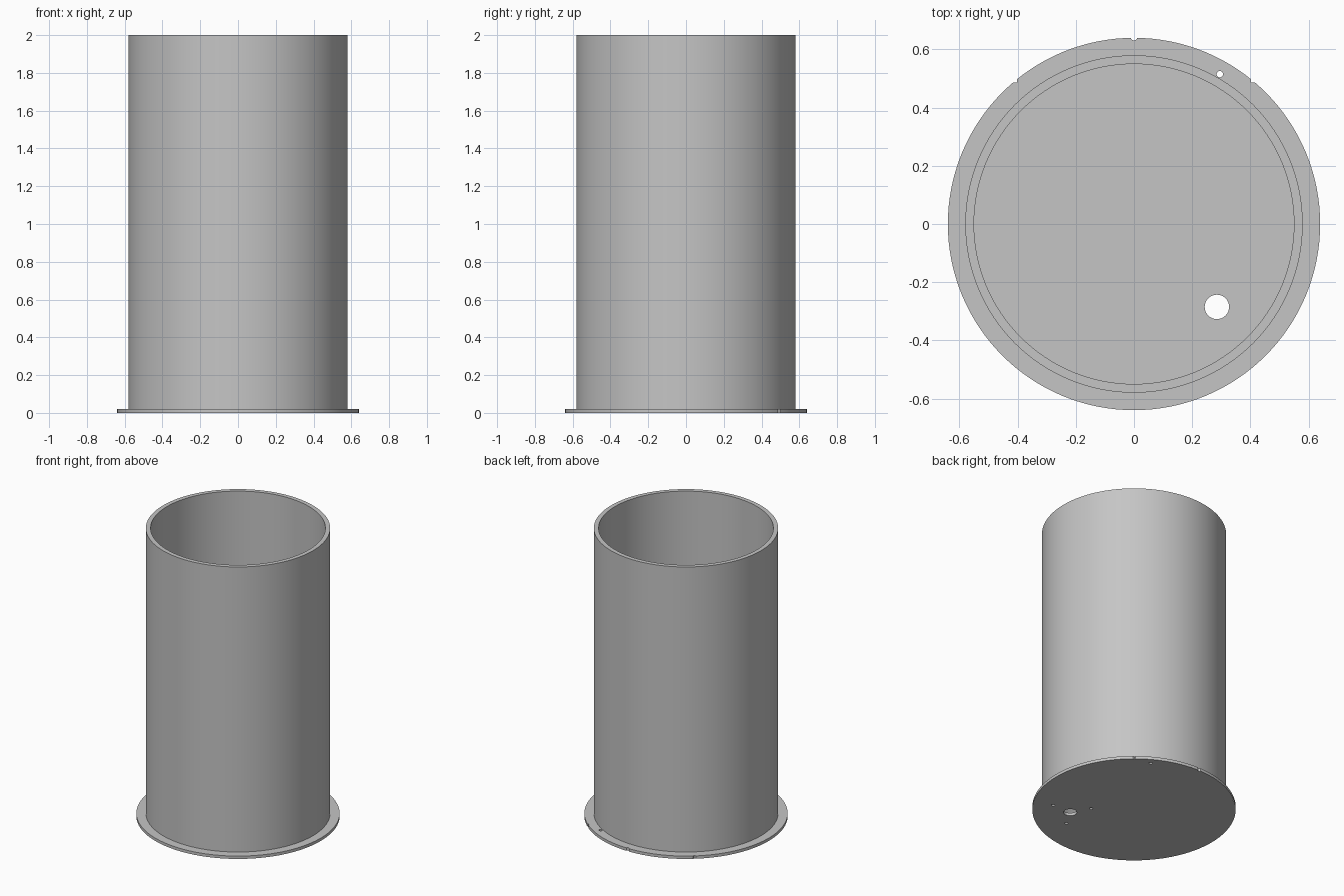
import bpy
import bmesh
from math import cos, sin, pi, radians
from mathutils import Matrix, Vector

SIDES = 128
PLATE = 0.02                     # thickness of floor and flange

old = bpy.data.objects.get("Cube")
if old:
    bpy.data.objects.remove(old, do_unlink=True)

grey = bpy.data.materials.new("plain grey")
grey.use_nodes = True
colour = (0.56, 0.56, 0.56, 1)
grey.diffuse_color = colour
grey.node_tree.nodes["Principled BSDF"].inputs["Base Color"].default_value = colour


def make_object(name, bm):
    bmesh.ops.recalc_face_normals(bm, faces=bm.faces)
    mesh = bpy.data.meshes.new(name)
    bm.to_mesh(mesh)
    bm.free()
    mesh.materials.append(grey)
    obj = bpy.data.objects.new(name, mesh)
    bpy.context.collection.objects.link(obj)
    return obj


def lathe(name, profile):
    """Turn a radius/height profile into a solid with flat end caps."""
    bm = bmesh.new()
    rings = []
    for r, z in profile:
        angles = [2 * pi * i / SIDES for i in range(SIDES)]
        rings.append([bm.verts.new((r * cos(a), r * sin(a), z)) for a in angles])
    for low, high in zip(rings, rings[1:]):
        for i in range(SIDES):
            j = (i + 1) % SIDES
            bm.faces.new((low[i], low[j], high[j], high[i]))
    bm.faces.new(rings[0])
    bm.faces.new(rings[-1])
    return make_object(name, bm)


def drill(bm, x, y, radius, bottom, top):
    bmesh.ops.create_cone(
        bm, cap_ends=True, segments=32, radius1=radius, radius2=radius,
        depth=top - bottom, matrix=Matrix.Translation((x, y, (top + bottom) / 2)))


# Open cylinder with a flanged floor, in one continuous wall
canister = lathe("flanged_cylinder", [
    (0.64, 0), (0.64, PLATE), (0.58, PLATE), (0.58, 2),
    (0.55, 2), (0.55, PLATE)])

# Cutter for all holes and notches
cuts = bmesh.new()
port = Vector((0.285, -0.285))
drill(cuts, port.x, port.y, 0.042, -0.05, 0.07)          # drain port
drill(cuts, 0.295, 0.515, 0.011, -0.05, 0.07)            # flange hole
drill(cuts, 0, 0.642, 0.011, -0.05, 0.07)                # rear notch
for k in range(3):                                       # blind screw holes
    a = radians(120 * k)
    drill(cuts, port.x + 0.14 * cos(a), port.y + 0.14 * sin(a), 0.011, -0.05, 0.012)
for side in (-1, 1):                                     # square corner notches
    place = Matrix.Translation((side * 0.433, 0.516, 0)) @ Matrix.Diagonal((0.06, 0.06, 0.1, 1))
    bmesh.ops.create_cube(cuts, size=1, matrix=place)
cutter = make_object("hole_cutter", cuts)
cutter.hide_render = True

boolean = canister.modifiers.new("holes", 'BOOLEAN')
boolean.operation = 'DIFFERENCE'
boolean.solver = 'EXACT'
boolean.object = cutter

bpy.ops.object.select_all(action='DESELECT')
canister.select_set(True)
bpy.context.view_layer.objects.active = canister
bpy.ops.object.modifier_apply(modifier=boolean.name)
bpy.data.objects.remove(cutter, do_unlink=True)
bpy.ops.object.shade_smooth_by_angle(angle=radians(30))
